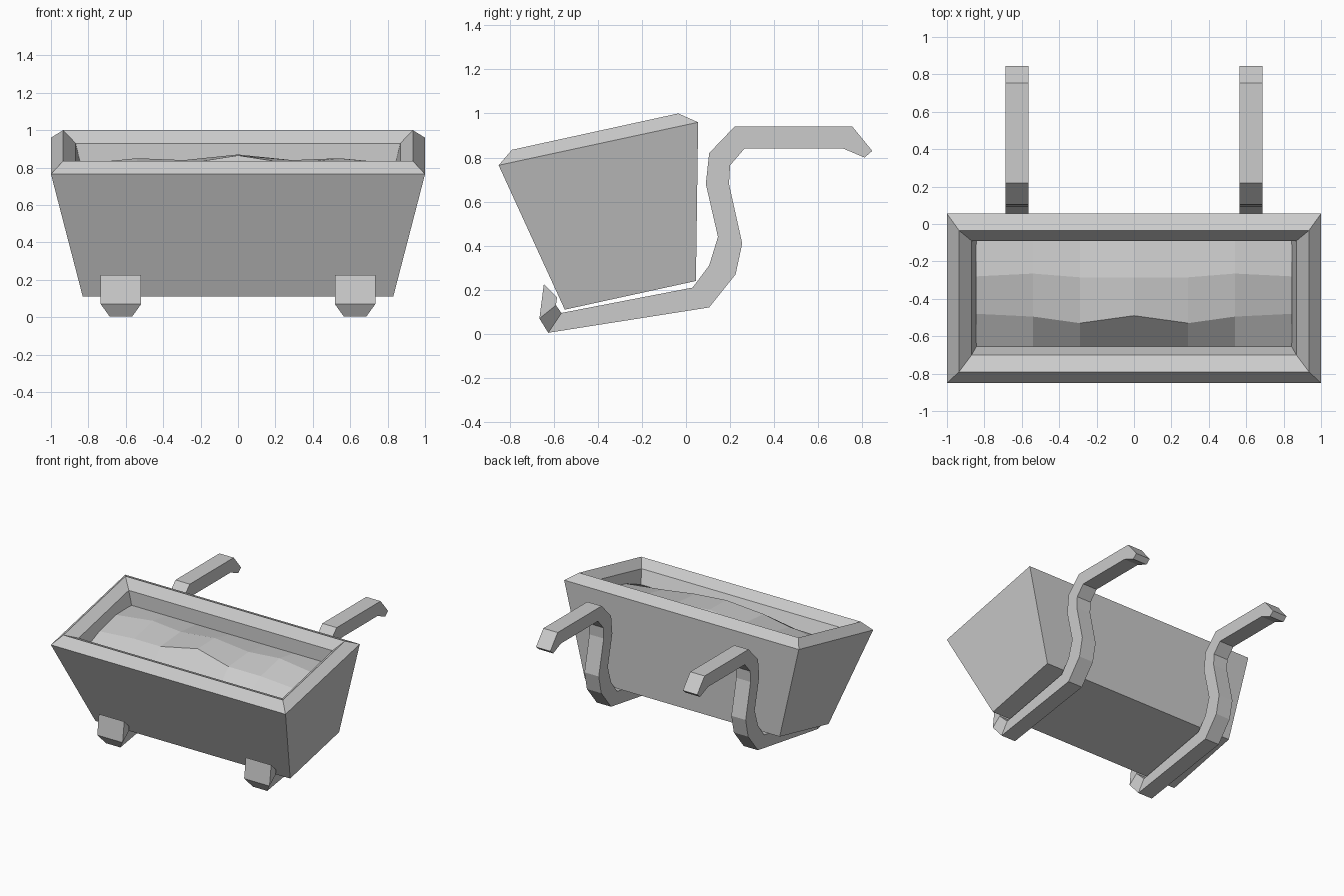
import bpy
import bmesh
from mathutils import Vector

default_cube = bpy.data.objects.get("Cube")
if default_cube:
    bpy.data.objects.remove(default_cube, do_unlink=True)

# Single plain grey
grey = bpy.data.materials.new("plain_grey")
grey.use_nodes = True
colour = (0.6, 0.6, 0.6, 1)
grey.diffuse_color = colour
grey.node_tree.nodes["Principled BSDF"].inputs["Base Color"].default_value = colour


def make_object(name, bm, recalc=True):
    if recalc:
        bmesh.ops.recalc_face_normals(bm, faces=bm.faces[:])
    mesh = bpy.data.meshes.new(name)
    bm.to_mesh(mesh)
    bm.free()
    mesh.materials.append(grey)
    obj = bpy.data.objects.new(name, mesh)
    bpy.context.collection.objects.link(obj)
    return obj


def skin_loops(name, loops):
    """Join four-sided loops in order and close both ends."""
    bm = bmesh.new()
    rings = [[bm.verts.new(p) for p in loop] for loop in loops]
    for a, b in zip(rings, rings[1:]):
        for i in range(4):
            j = (i + 1) % 4
            bm.faces.new((a[i], a[j], b[j], b[i]))
    bm.faces.new(rings[0])
    bm.faces.new(rings[-1])
    return make_object(name, bm)


def tilted_loop(half_width, front, back):
    """Rectangle from a front and a back (y, z) point."""
    return [Vector((side * half_width, *point))
            for side, point in ((-1, front), (1, front), (1, back), (-1, back))]


# Tapered planter box with a ridged rim and hollow inside
base = tilted_loop(0.83, (-0.55, 0.11), (0.045, 0.24))
rim_outer = tilted_loop(1.0, (-0.85, 0.765), (0.055, 0.96))
rim_ridge = tilted_loop(0.935, (-0.79, 0.835), (-0.035, 1.0))
rim_inner = tilted_loop(0.868, (-0.70, 0.795), (-0.09, 0.93))


def down_wall(amount):
    return [p + (b - o) * amount for p, b, o in zip(rim_inner, base, rim_outer)]


skin_loops("planter_box", [base, rim_outer, rim_ridge, rim_inner, down_wall(0.35)])

# Uneven soil surface, symmetrical left to right: rows run front to back
edge = down_wall(0.15)
columns = (0, 0.29, 0.54, 0.845)
soil_rows = [
    [(edge[0].y, edge[0].z)] * 4,
    [(-0.49, 0.865), (-0.53, 0.82), (-0.495, 0.80), (-0.48, 0.77)],
    [(-0.285, 0.87), (-0.285, 0.84), (-0.265, 0.85), (-0.28, 0.82)],
    [(edge[2].y, edge[2].z)] * 4,
]
bm = bmesh.new()
grid = []
for row in soil_rows:
    right = [bm.verts.new((-x, *p)) for x, p in zip(columns[:0:-1], row[:0:-1])]
    left = [bm.verts.new((x, *p)) for x, p in zip(columns, row)]
    grid.append(right + left)
for near, far in zip(grid, grid[1:]):
    for i in range(len(near) - 1):
        bm.faces.new((near[i], near[i + 1], far[i + 1], far[i]))
make_object("soil", bm, recalc=False)

# Hanging brackets: outer point, inner point and half width along the bar
wide, narrow = 0.108, 0.061
sections = [
    ((-0.645, 0.225), (-0.585, 0.165), wide),
    ((-0.665, 0.07), (-0.59, 0.13), wide),
    ((-0.625, 0.005), (-0.565, 0.095), narrow),
    ((0.105, 0.12), (0.03, 0.21), narrow),
    ((0.225, 0.27), (0.105, 0.31), narrow),
    ((0.255, 0.41), (0.145, 0.44), narrow),
    ((0.195, 0.68), (0.09, 0.68), narrow),
    ((0.2, 0.765), (0.105, 0.82), narrow),
    ((0.265, 0.84), (0.22, 0.94), narrow),
    ((0.715, 0.84), (0.755, 0.94), narrow),
    ((0.81, 0.8), (0.845, 0.83), narrow),
]
for side, x in (("left", 0.626), ("right", -0.626)):
    skin_loops(side + "_bracket", [
        [p + Vector((x, 0, 0)) for p in tilted_loop(half, outer, inner)]
        for outer, inner, half in sections])
